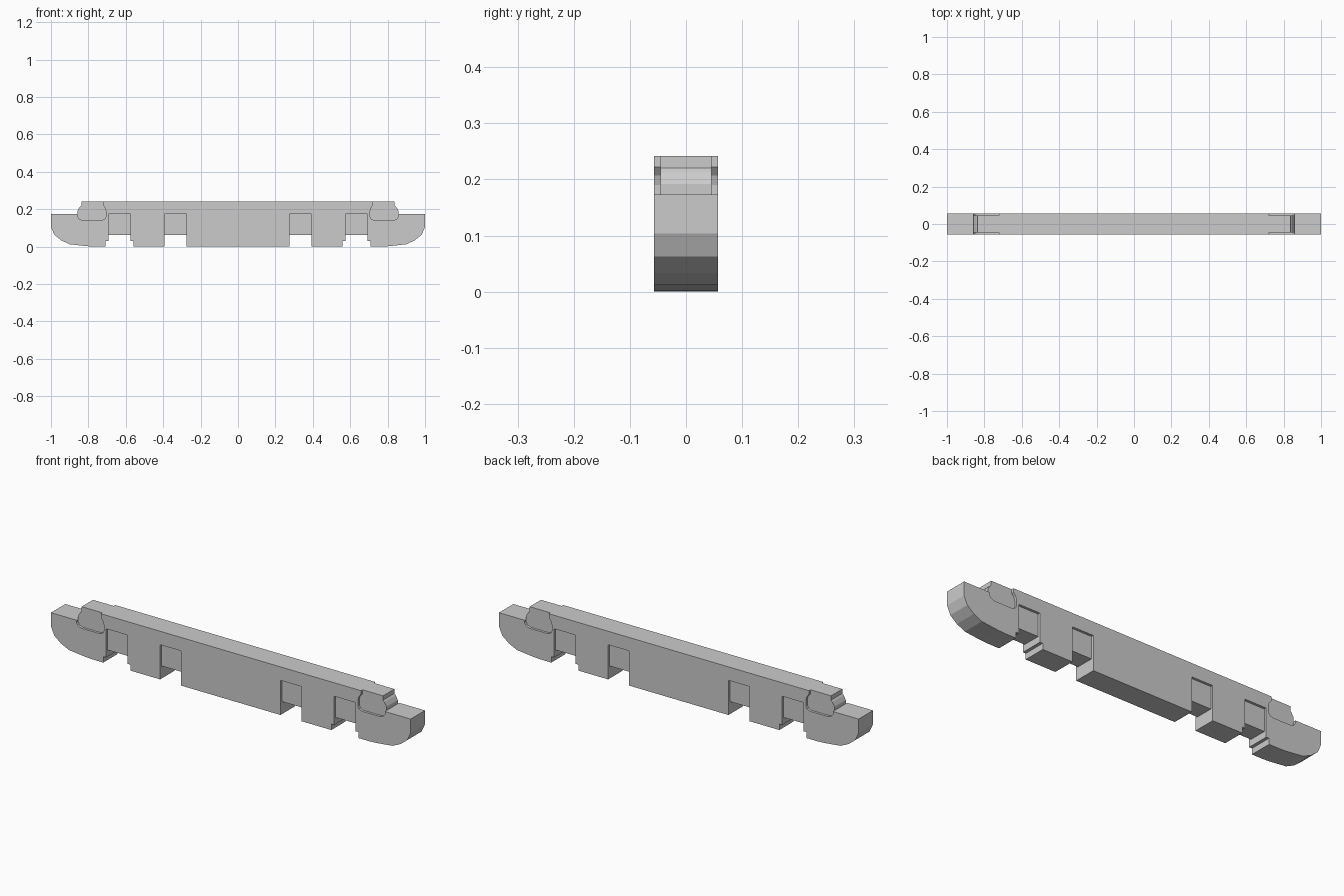
import bpy, bmesh

if "Cube" in bpy.data.objects:
    bpy.data.objects.remove(bpy.data.objects["Cube"])

HALF = 0.057      # half thickness
CORE = 0.045      # half thickness inside the side recesses


def prism(name, pts, y0, y1):
    """Extrude an (x, z) profile from y0 to y1."""
    bm = bmesh.new()
    face = bm.faces.new([bm.verts.new((x, y0, z)) for x, z in pts])
    ext = bmesh.ops.extrude_face_region(bm, geom=[face])
    moved = [v for v in ext["geom"] if isinstance(v, bmesh.types.BMVert)]
    bmesh.ops.translate(bm, verts=moved, vec=(0, y1 - y0, 0))
    bmesh.ops.recalc_face_normals(bm, faces=bm.faces)
    mesh = bpy.data.meshes.new(name)
    bm.to_mesh(mesh)
    bm.free()
    obj = bpy.data.objects.new(name, mesh)
    bpy.context.collection.objects.link(obj)
    return obj


# Right half of the silhouette, from the top end round to the bottom middle
half = [
    (0.838, 0.242), (0.838, 0.220), (0.846, 0.212), (0.857, 0.192), (0.857, 0.173),
    (1.0, 0.173), (1.0, 0.104), (0.982, 0.063), (0.945, 0.033), (0.90, 0.012), (0.81, 0.002), (0.77, 0),
    # outer stepped notch
    (0.709, 0), (0.709, 0.03), (0.693, 0.03), (0.693, 0.063),
    (0.575, 0.063), (0.575, 0.03), (0.559, 0.03), (0.559, 0),
    # inner notch
    (0.393, 0), (0.393, 0.063), (0.276, 0.063), (0.276, 0),
]
outline = half + [(-x, z) for x, z in reversed(half)]
beam = prism("beam", outline, -HALF, HALF)

# Recess outlines: two pockets above the notches and the rounded end socket
recesses = [
    [(0.276, 0.045), (0.393, 0.045), (0.393, 0.174), (0.276, 0.174)],
    [(0.575, 0.045), (0.693, 0.045), (0.693, 0.174), (0.575, 0.174)],
    [(0.723, 0.27), (0.723, 0.222), (0.711, 0.207), (0.706, 0.19), (0.706, 0.16),
     (0.713, 0.147), (0.73, 0.14), (0.83, 0.14), (0.848, 0.147), (0.857, 0.16),
     (0.857, 0.174), (0.88, 0.185), (0.88, 0.27)],
]

# Cut each recess on both ends and both faces
cutters = []
for pts in recesses:
    for sx in (1, -1):
        for sy in (1, -1):
            cutter = prism("recess_cutter", [(sx * x, z) for x, z in pts], sy * CORE, sy * 0.08)
            cutter.hide_render = True
            cutters.append(cutter)
            mod = beam.modifiers.new("recess", 'BOOLEAN')
            mod.operation = 'DIFFERENCE'
            mod.solver = 'EXACT'
            mod.object = cutter

# Apply the cuts and remove the cutters
bpy.context.view_layer.update()
result = bpy.data.meshes.new_from_object(beam.evaluated_get(bpy.context.evaluated_depsgraph_get()))
beam.modifiers.clear()
beam.data = result
for cutter in cutters:
    bpy.data.objects.remove(cutter)
